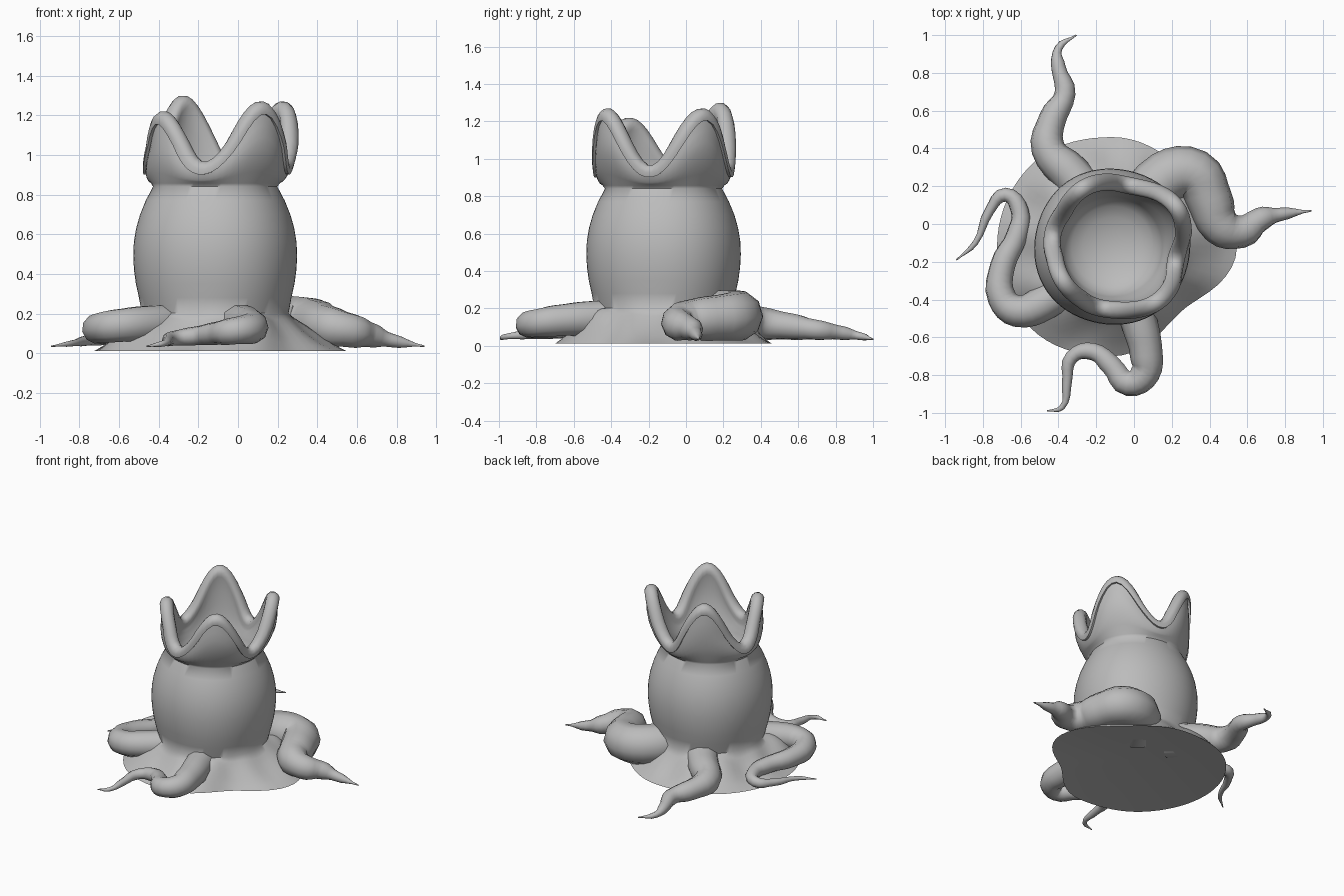
import bpy, bmesh, math

if "Cube" in bpy.data.objects:
    bpy.data.objects.remove(bpy.data.objects["Cube"])

CX, CY = -0.115, -0.12          # axis of the pod
PHASE = math.radians(33)        # direction of the first petal
N = 72

skin = bpy.data.materials.new("grey_skin")
skin.diffuse_color = (0.5, 0.5, 0.5, 1)
skin.use_nodes = True
skin.node_tree.nodes["Principled BSDF"].inputs["Base Color"].default_value = skin.diffuse_color


def finish(ob, angle=60):
    ob.data.materials.clear()
    ob.data.materials.append(skin)
    bpy.ops.object.select_all(action='DESELECT')
    ob.select_set(True)
    bpy.context.view_layer.objects.active = ob
    bpy.ops.object.shade_smooth_by_angle(angle=math.radians(angle))


def lathe(name, profile, bottom, top):
    """Loft rings whose (radius, z) profile depends on the angle."""
    bm = bmesh.new()
    cols = []
    for i in range(N):
        a = 2 * math.pi * i / N
        col = []
        for r, z in profile(a):
            lean = 0.03 * min(1, max(0, (z - 0.85) / 0.2))   # mouth leans right
            col.append(bm.verts.new((CX + lean + r * math.cos(a),
                                     CY + r * math.sin(a), z)))
        cols.append(col)
    lo = bm.verts.new((CX, CY, bottom))
    hi = bm.verts.new((CX, CY, top))
    for i in range(N):
        p, q = cols[i], cols[(i + 1) % N]
        bm.faces.new((lo, q[0], p[0]))
        bm.faces.new((hi, p[-1], q[-1]))
        for j in range(len(p) - 1):
            bm.faces.new((p[j], q[j], q[j + 1], p[j + 1]))
    bmesh.ops.recalc_face_normals(bm, faces=bm.faces)
    me = bpy.data.meshes.new(name)
    bm.to_mesh(me)
    bm.free()
    ob = bpy.data.objects.new(name, me)
    bpy.context.collection.objects.link(ob)
    finish(ob)


def around(a, values):
    """Smoothly blend values spaced evenly round the circle from angle 0."""
    n = len(values)
    t = (a / (2 * math.pi) * n) % n
    i = int(t)
    f = (1 - math.cos((t - i) * math.pi)) / 2
    return values[i] * (1 - f) + values[(i + 1) % n] * f


def pod_profile(a):
    b = a - PHASE
    w = 0.5 + 0.5 * math.cos(4 * b)                      # 1 at petal, 0 at notch
    pts = []
    # Spreading foot, raised into ridges where the roots leave
    edge = around(a, [0.66, 0.55, 0.58, 0.61, 0.61, 0.61, 0.58, 0.50])
    ridge = 0.06 * w ** 2 + 0.012 * math.sin(11 * a)
    for i in range(7):
        t = i / 6
        pts.append((0.37 + (edge - 0.37) * (1 - t) ** 1.15,
                    0.012 + 0.19 * t ** 1.2 + ridge * math.sin(math.pi * t)))
    # Swollen body up to the neck
    for i in range(1, 10):
        z = 0.21 + 0.63 * i / 9
        bulge = 0.416 - (0.87 if z > 0.5 else 0.6) * (z - 0.5) ** 2
        pts.append((bulge * (1 + 0.02 * (w - 0.5)), z))
    # Petal wall
    peak = 0.30 + 0.025 * math.cos(b) + 0.015 * math.sin(b) - 0.02 * math.cos(2 * b)
    steep = 0.7 * math.sin(4 * b) ** 2
    roll = 0.046 * (1 + steep)
    h = 0.92 + peak * w - 0.02 * steep
    R = 0.365 + (0.025 + 0.015 * math.cos(b)) * w
    low = h - 0.42 * roll
    for i in range(7):
        t = i / 6
        r = 0.325 + (R - 0.33) * t ** (0.5 + 0.2 * w) + 0.025 * w * math.sin(math.pi * t)
        pts.append((r, 0.857 + (low - 0.857) * t))
    # Rolled lip
    for i in range(8):
        c = math.radians(-25 + 230 * i / 7)
        pts.append((R - 0.032 + 0.046 * math.cos(c), h + roll * math.sin(c)))
    # Inner wall
    r0, z0 = pts[-1]
    for i in range(1, 5):
        t = i / 4
        pts.append((r0 + (0.265 - r0) * t + 0.02 * w * math.sin(math.pi * t),
                    z0 + (0.83 - z0) * t))
    # Bowl
    for i in range(1, 5):
        c = math.radians(18 * i)
        pts.append((0.265 * math.cos(c), 0.83 - 0.14 * math.sin(c)))
    return pts


lathe("pod", pod_profile, 0.06, 0.688)


def root(name, path, radius, power, height):
    """Tube along a ground path, thinning and sinking towards its tip."""
    cu = bpy.data.curves.new(name, 'CURVE')
    cu.dimensions = '3D'
    cu.bevel_depth = 1.0
    cu.bevel_resolution = 3
    cu.resolution_u = 4
    cu.use_fill_caps = True
    sp = cu.splines.new('BEZIER')
    sp.radius_interpolation = 'EASE'
    sp.bezier_points.add(len(path) - 1)
    for i, (p, (x, y)) in enumerate(zip(sp.bezier_points, path)):
        k = 1 - (i / (len(path) - 1)) ** power
        p.co = (x, y, 0.035 + (height - 0.035) * k)
        p.radius = 0.004 + radius * k
        p.handle_left_type = p.handle_right_type = 'AUTO'
    ob = bpy.data.objects.new(name, cu)
    bpy.context.collection.objects.link(ob)
    bpy.ops.object.select_all(action='DESELECT')
    ob.select_set(True)
    bpy.context.view_layer.objects.active = ob
    bpy.ops.object.convert(target='MESH')
    finish(bpy.context.view_layer.objects.active)


root("back_root", [(-0.2, 0.1), (-0.34, 0.27), (-0.455, 0.4), (-0.43, 0.56),
                   (-0.365, 0.69), (-0.4, 0.83), (-0.4, 0.93), (-0.305, 1.0)],
     0.12, 1.0, 0.155)
root("right_root", [(0.02, 0.06), (0.17, 0.25), (0.32, 0.265), (0.4, 0.13),
                    (0.46, -0.01), (0.57, -0.04), (0.67, 0.025), (0.77, 0.05),
                    (0.94, 0.07)], 0.137, 2.0, 0.165)
root("front_root", [(-0.04, -0.32), (0.03, -0.53), (0.065, -0.69), (0.06, -0.79),
                    (-0.03, -0.845), (-0.12, -0.75), (-0.22, -0.675),
                    (-0.33, -0.705), (-0.355, -0.84), (-0.38, -0.97),
                    (-0.46, -0.99)], 0.1, 1.1, 0.155)
root("left_root", [(-0.28, -0.26), (-0.48, -0.42), (-0.62, -0.46), (-0.7, -0.39),
                   (-0.695, -0.22), (-0.62, -0.06), (-0.605, 0.07),
                   (-0.68, 0.155), (-0.765, 0.07), (-0.84, -0.1),
                   (-0.94, -0.19)], 0.095, 1.2, 0.155)
